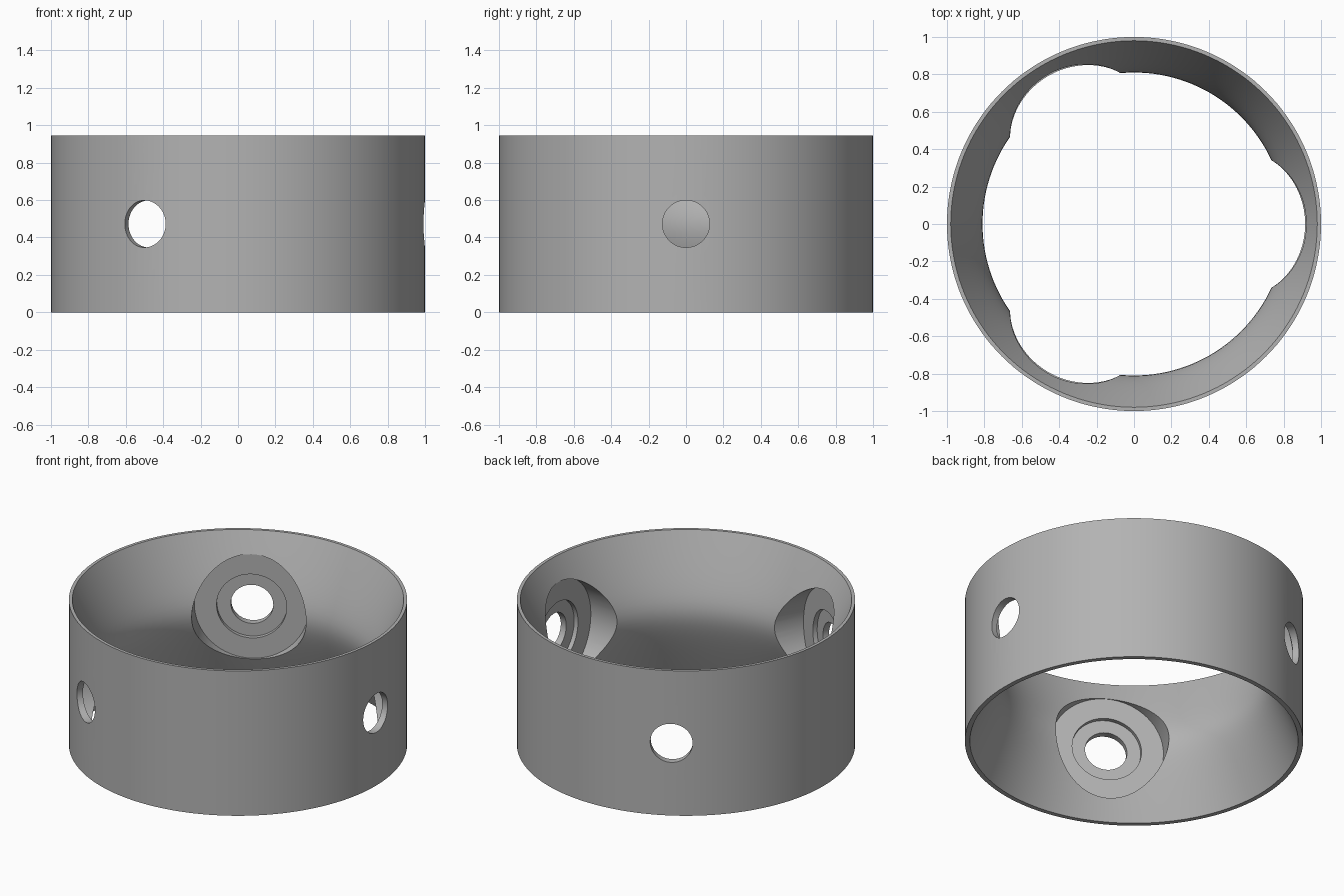
import bpy, bmesh, math
from mathutils import Matrix

if "Cube" in bpy.data.objects:
    bpy.data.objects.remove(bpy.data.objects["Cube"])

HEIGHT = 0.945
MID = HEIGHT / 2
SEGMENTS = 144

grey = bpy.data.materials.new("plain grey")
grey.use_nodes = True
colour = (0.45, 0.45, 0.45, 1)
grey.diffuse_color = colour
grey.node_tree.nodes["Principled BSDF"].inputs["Base Color"].default_value = colour


def add_object(name, bm):
    bmesh.ops.recalc_face_normals(bm, faces=bm.faces)
    mesh = bpy.data.meshes.new(name)
    bm.to_mesh(mesh)
    bm.free()
    mesh.materials.append(grey)
    obj = bpy.data.objects.new(name, mesh)
    bpy.context.collection.objects.link(obj)
    return obj


def inner_radius(h):
    """Two flared cones blended by a soft waist at mid height."""
    slope = 0.46 if h > 0 else 0.44
    return 0.81 + math.hypot(0.054, slope * h) - 0.054


# Ring body: closed profile lathed around z
bm = bmesh.new()
steps = 24
profile = [(1, 0), (1, HEIGHT)]
for i in range(steps + 1):
    z = HEIGHT * (1 - i / steps)
    profile.append((inner_radius(z - MID), z))
loops = []
for s in range(SEGMENTS):
    a = math.tau * s / SEGMENTS
    loops.append([bm.verts.new((r * math.cos(a), r * math.sin(a), z)) for r, z in profile])
for s, loop in enumerate(loops):
    after = loops[(s + 1) % SEGMENTS]
    for i in range(len(profile)):
        j = (i + 1) % len(profile)
        bm.faces.new((loop[i], after[i], after[j], loop[j]))
ring = add_object("ring_body", bm)


def radial_cutter(name, radius, start, end, angle):
    """Cylinder lying along a radius of the ring."""
    bm = bmesh.new()
    place = (Matrix.Rotation(angle, 4, "Z")
             @ Matrix.Translation(((start + end) / 2, 0, MID))
             @ Matrix.Rotation(math.pi / 2, 4, "Y"))
    bmesh.ops.create_cone(bm, cap_ends=True, segments=64, radius1=radius,
                          radius2=radius, depth=end - start, matrix=place)
    return add_object(name, bm)


# Three stations: wide pocket, shallow counterbore and through hole
cutters = []
for n in range(3):
    angle = n * math.tau / 3
    for label, radius, end in (("pocket", 0.34, 0.925),
                               ("counterbore", 0.208, 0.953),
                               ("hole", 0.126, 1.1)):
        cutter = radial_cutter(f"{label}_cutter_{n + 1}", radius, 0.5, end, angle)
        cutter.hide_render = True
        cutters.append(cutter)
        mod = ring.modifiers.new(cutter.name, "BOOLEAN")
        mod.operation = "DIFFERENCE"
        mod.solver = "EXACT"
        mod.object = cutter

# Bake the cuts and remove the cutters
bpy.ops.object.select_all(action="DESELECT")
bpy.context.view_layer.objects.active = ring
ring.select_set(True)
for mod in list(ring.modifiers):
    bpy.ops.object.modifier_apply(modifier=mod.name)
for cutter in cutters:
    bpy.data.objects.remove(cutter)
bpy.ops.object.shade_smooth_by_angle(angle=math.radians(25))
